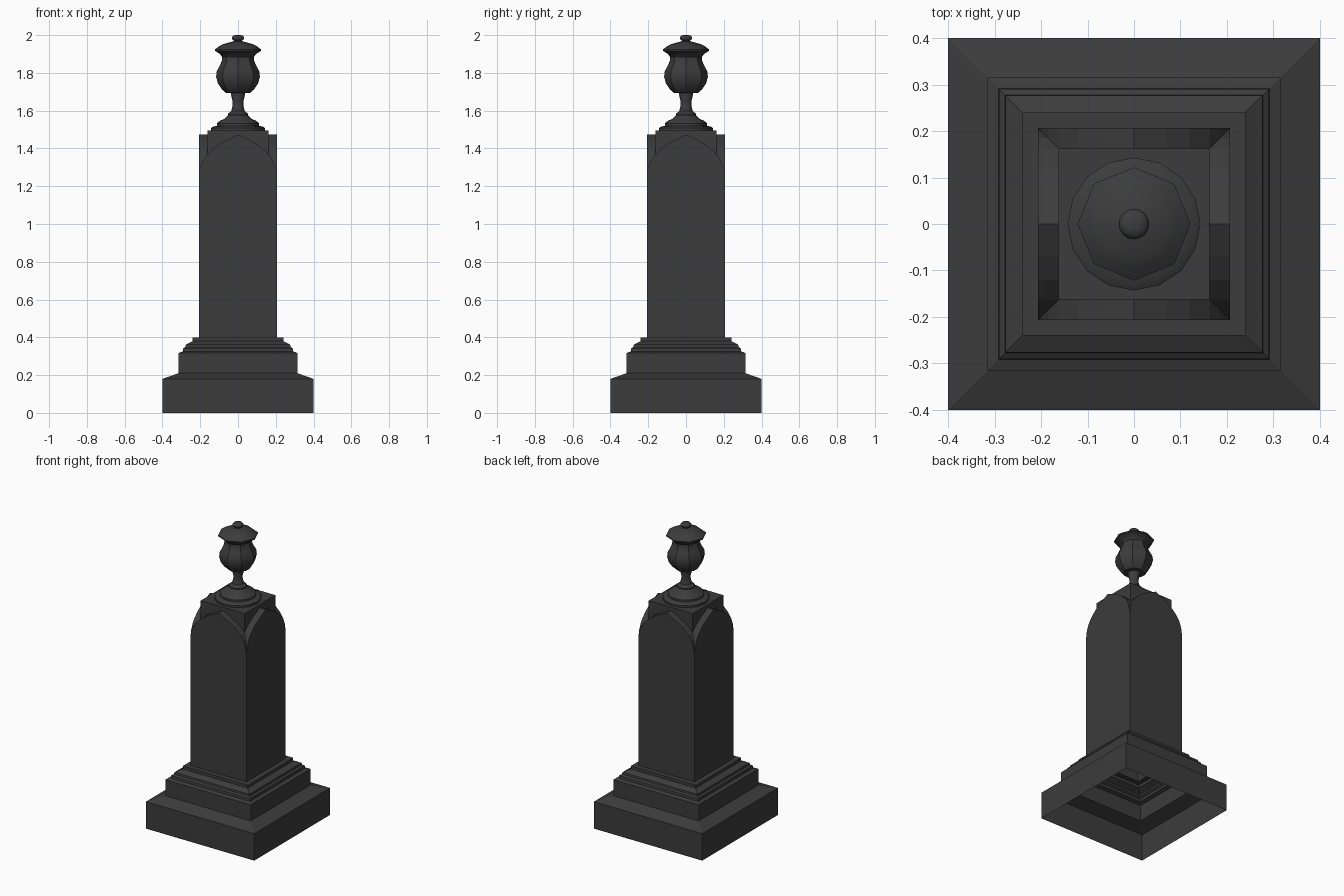
import bpy, bmesh, math
from mathutils import Matrix

cube = bpy.data.objects.get("Cube")
if cube:
    bpy.data.objects.remove(cube, do_unlink=True)

stone = bpy.data.materials.new("dark_stone")
stone.use_nodes = True
color = (0.045, 0.045, 0.045, 1)
stone.diffuse_color = color
bsdf = stone.node_tree.nodes["Principled BSDF"]
bsdf.inputs["Base Color"].default_value = color
bsdf.inputs["Roughness"].default_value = 0.8


def finish(name, bm, smooth=None):
    """Turn a bmesh into a named stone object."""
    bmesh.ops.remove_doubles(bm, verts=bm.verts, dist=1e-5)
    bmesh.ops.recalc_face_normals(bm, faces=bm.faces)
    mesh = bpy.data.meshes.new(name)
    bm.to_mesh(mesh)
    bm.free()
    mesh.materials.append(stone)
    obj = bpy.data.objects.new(name, mesh)
    bpy.context.collection.objects.link(obj)
    if smooth:
        bpy.ops.object.select_all(action='DESELECT')
        obj.select_set(True)
        bpy.context.view_layer.objects.active = obj
        bpy.ops.object.shade_smooth_by_angle(angle=math.radians(smooth))
    return obj


def turned(name, profile, sides, start=0.0, cap=False, smooth=None):
    """Sweep a (radius, height) profile round the z axis."""
    bm = bmesh.new()
    rings = []
    for r, z in profile:
        rings.append([bm.verts.new((r * math.cos(start + math.tau * i / sides),
                                    r * math.sin(start + math.tau * i / sides), z))
                      for i in range(sides)])
    for low, high in zip(rings, rings[1:]):
        for i in range(sides):
            j = (i + 1) % sides
            bm.faces.new((low[i], low[j], high[j], high[i]))
    if cap:
        bm.faces.new(rings[-1])
    return finish(name, bm, smooth)


def square(name, profile, cap=False):
    """Stack square courses given as (half width, height)."""
    return turned(name, [(w * math.sqrt(2), z) for w, z in profile],
                  4, math.pi / 4, cap)


# Plinth: open below, with moulded courses
square("plinth", [(0.4, 0), (0.4, 0.18), (0.315, 0.21), (0.315, 0.317),
                  (0.292, 0.325), (0.29, 0.342), (0.278, 0.35), (0.276, 0.362),
                  (0.24, 0.38), (0.24, 0.4), (0.207, 0.4)])

# Shaft: four pointed-arch panels with arch tops running back to the core
HALF, CORE = 0.207, 0.162
side = [(HALF, 1.25), (0.2, 1.296), (0.185, 1.337), (CORE, 1.37),
        (0.12, 1.409), (0.07, 1.44), (0, 1.473)]
arch = side + [(-x, z) for x, z in reversed(side[:-1])]
bm = bmesh.new()
for k in range(4):
    turn = Matrix.Rotation(k * math.pi / 2, 3, 'Z')

    def vert(x, y, z):
        return bm.verts.new(turn @ Matrix.Identity(3) @ bmesh_vec(x, y, z))

    def bmesh_vec(x, y, z):
        return Matrix.Translation((x, y, z)).to_translation()

    outline = [(-HALF, 0.4), (HALF, 0.4)] + arch
    bm.faces.new([vert(x, -HALF, z) for x, z in outline])
    for (x1, z1), (x2, z2) in zip(arch, arch[1:]):
        corners = [(x1, -HALF, z1), (x1, -max(CORE, abs(x1)), z1),
                   (x2, -max(CORE, abs(x2)), z2), (x2, -HALF, z2)]
        # The end strips meet the diagonal in a point
        corners = list(dict.fromkeys(corners))
        bm.faces.new([vert(*c) for c in corners])
finish("shaft", bm)

# Square core block rising between the arches
square("shaft_cap", [(CORE, 1.36), (CORE, 1.495)], cap=True)

# Round stepped foot and stem of the urn
turned("urn_stem", [(0.143, 1.495), (0.143, 1.508), (0.132, 1.515),
                    (0.112, 1.52), (0.112, 1.532), (0.098, 1.545),
                    (0.07, 1.558), (0.054, 1.575), (0.054, 1.583),
                    (0.036, 1.598), (0.029, 1.625), (0.029, 1.65),
                    (0.037, 1.685), (0.037, 1.70)], 16, smooth=35)

# Eight-sided urn bowl with flared rim and lid
turned("urn_bowl", [(0.03, 1.693), (0.065, 1.695), (0.085, 1.712),
                    (0.107, 1.745), (0.116, 1.78), (0.112, 1.81),
                    (0.096, 1.84), (0.085, 1.865), (0.084, 1.885),
                    (0.098, 1.902), (0.122, 1.916), (0.122, 1.924),
                    (0.098, 1.942), (0.08, 1.952), (0.02, 1.968)],
       8, cap=True, smooth=30)

# Round finial knob
turned("urn_knob", [(0.024, 1.96), (0.022, 1.972), (0.032, 1.979),
                    (0.033, 1.987), (0.026, 1.997), (0.012, 2.0)],
       16, cap=True, smooth=50)
